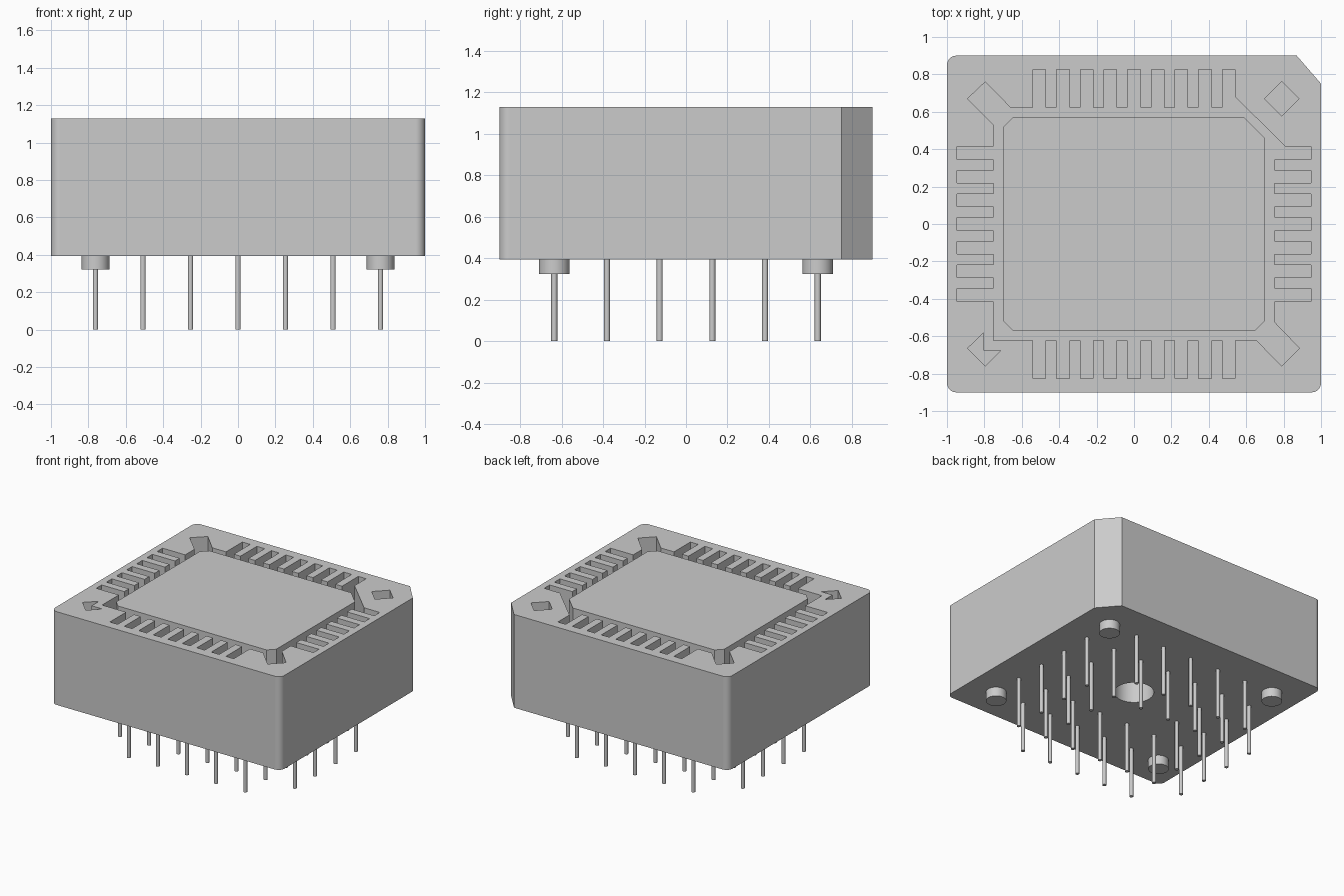
import bpy
import bmesh
from math import cos, sin, pi, radians

cube = bpy.data.objects.get("Cube")
if cube:
    bpy.data.objects.remove(cube, do_unlink=True)

# Single grey plastic / metal colour
grey = bpy.data.materials.new("plain_grey")
grey.use_nodes = True
grey.diffuse_color = (0.6, 0.6, 0.6, 1)
grey.node_tree.nodes["Principled BSDF"].inputs["Base Color"].default_value = (0.6, 0.6, 0.6, 1)

BOTTOM, TOP = 0.395, 1.13
FLOOR = 0.7


def prism(name, outline, z0, z1):
    """Extrude a flat outline from z0 to z1."""
    bm = bmesh.new()
    face = bm.faces.new([bm.verts.new((x, y, z0)) for x, y in outline])
    ext = bmesh.ops.extrude_face_region(bm, geom=[face])
    moved = [g for g in ext["geom"] if isinstance(g, bmesh.types.BMVert)]
    bmesh.ops.translate(bm, verts=moved, vec=(0, 0, z1 - z0))
    bmesh.ops.recalc_face_normals(bm, faces=bm.faces)
    mesh = bpy.data.meshes.new(name)
    bm.to_mesh(mesh)
    bm.free()
    mesh.materials.append(grey)
    obj = bpy.data.objects.new(name, mesh)
    bpy.context.collection.objects.link(obj)
    return obj


def circle(x, y, r, n):
    return [(x + r * cos(2 * pi * i / n), y + r * sin(2 * pi * i / n)) for i in range(n)]


def arc(x, y, r, start, n=8):
    return [(x + r * cos(start + i * pi / 2 / n), y + r * sin(start + i * pi / 2 / n))
            for i in range(n + 1)]


def activate(obj):
    bpy.ops.object.select_all(action='DESELECT')
    obj.select_set(True)
    bpy.context.view_layer.objects.active = obj


def smooth(obj):
    activate(obj)
    bpy.ops.object.shade_smooth_by_angle(angle=radians(35))


def cut(obj, cutter):
    """Subtract the cutter, then discard it."""
    cutter.hide_render = True
    mod = obj.modifiers.new("cut", 'BOOLEAN')
    mod.operation = 'DIFFERENCE'
    mod.solver = 'EXACT'
    mod.object = cutter
    activate(obj)
    bpy.ops.object.modifier_apply(modifier=mod.name)
    bpy.data.objects.remove(cutter, do_unlink=True)


def slots(count, inner, outer):
    """Comb profile as (along, outward) pairs."""
    pts = []
    for i in range(count):
        t = (i - (count - 1) / 2) * 0.1265
        a, b = t - 0.034, t + 0.034
        pts += [(a, inner), (a, outer), (b, outer), (b, inner)]
    return pts


# Housing with three rounded corners and one chamfered corner
R = 0.05
outline = [(1, 0.75), (0.87, 0.9)]
outline += arc(-1 + R, 0.9 - R, R, pi / 2)
outline += arc(-1 + R, -0.9 + R, R, pi)
outline += arc(1 - R, -0.9 + R, R, 1.5 * pi)
housing = prism("housing", outline, BOTTOM, TOP)

# Chip recess with contact slots on all sides and corner pry notches
long_comb = slots(9, 0.622, 0.825)
short_comb = slots(7, 0.75, 0.947)
recess = [(-0.75, 0.53), (-0.89, 0.67), (-0.795, 0.76), (-0.66, 0.622)]
recess += long_comb[:-1] + [(0.54, 0.68), (0.81, 0.414)]
recess += [(d, -t) for t, d in short_comb[1:]]
recess += [(0.75, -0.525), (0.885, -0.665), (0.79, -0.76), (0.655, -0.622)]
recess += [(-t, -d) for t, d in long_comb]
recess += [(-0.75, -0.622)]
recess += [(-d, t) for t, d in short_comb]
cut(housing, prism("recess_cutter", recess, FLOOR, TOP + 0.1))

# Diamond pocket and arrow pocket in the top corners
diamond = circle(0.79, 0.67, 0.093, 4)
arrow = [(-0.805, -0.583), (-0.805, -0.675), (-0.71, -0.675), (-0.795, -0.76), (-0.89, -0.665)]
for name, shape in (("diamond_cutter", diamond), ("arrow_cutter", arrow)):
    cut(housing, prism(name, shape, FLOOR, TOP + 0.1))

# Round hole in the underside
cut(housing, prism("hole_cutter", circle(0, 0, 0.143, 32), BOTTOM - 0.1, FLOOR - 0.05))
smooth(housing)
weighted = housing.modifiers.new("clean_normals", 'WEIGHTED_NORMAL')
weighted.keep_sharp = True

# Central platform with chamfered corners, flush with the top
X, Y, C, K = 0.698, 0.57, 0.05, 0.11
platform = [(X, Y - K), (X - K, Y), (-X + C, Y), (-X, Y - C),
            (-X, -Y + C), (-X + C, -Y), (X - C, -Y), (X, -Y + C)]
prism("center_platform", platform, FLOOR - 0.01, TOP)

# Double ring of pins, with standoff feet at the grid corners
PITCH = 0.254
for col in range(7):
    for row in range(6):
        u, v = col - 3, row - 2.5
        x, y = u * PITCH, v * PITCH
        if abs(u) == 3 and abs(v) == 2.5:
            part = prism("standoff_foot", circle(x, y, 0.074, 32), 0.323, BOTTOM + 0.01)
        elif abs(u) <= 1 and abs(v) <= 0.5:
            continue
        else:
            part = prism("pin", circle(x, y, 0.0145, 16), 0, BOTTOM + 0.01)
        smooth(part)
